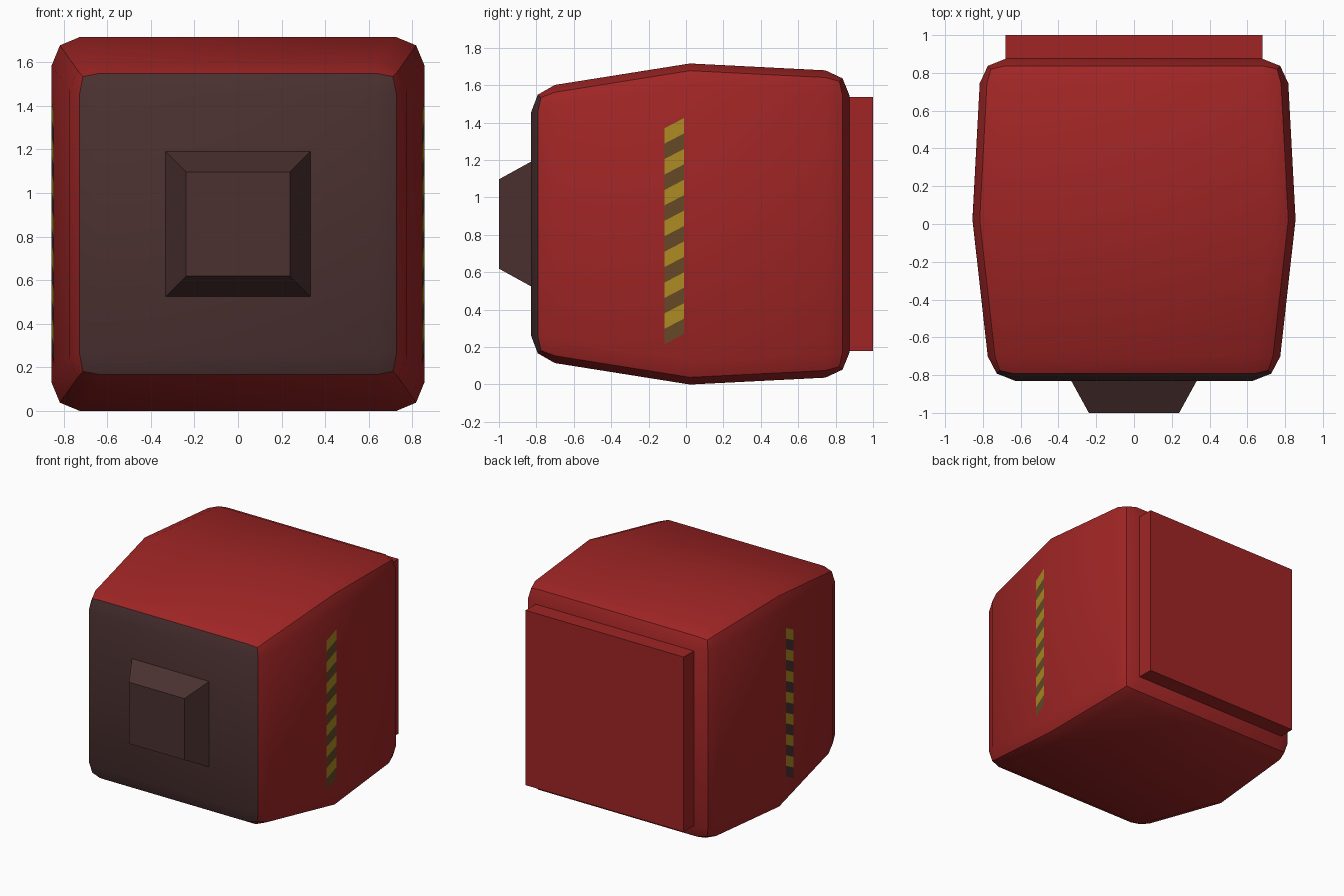
import bpy, bmesh, math

if "Cube" in bpy.data.objects:
    bpy.data.objects.remove(bpy.data.objects["Cube"])

CZ = 0.858  # height of the body's middle


def material(name, rgb):
    m = bpy.data.materials.new(name)
    m.diffuse_color = (*rgb, 1)
    m.use_nodes = True
    m.node_tree.nodes["Principled BSDF"].inputs["Base Color"].default_value = m.diffuse_color
    return m


red = material("red", (0.352, 0.0185, 0.0185))
dark = material("dark brown", (0.070, 0.030, 0.030))
yellow = material("yellow", (0.413, 0.250, 0.016))
olive = material("olive brown", (0.130, 0.065, 0.020))


def finish(bm, name, mats):
    mesh = bpy.data.meshes.new(name)
    bm.to_mesh(mesh)
    bm.free()
    for m in mats:
        mesh.materials.append(m)
    obj = bpy.data.objects.new(name, mesh)
    bpy.context.collection.objects.link(obj)
    return obj


def loft(sections):
    """Rectangular sections (y, half width, half height) joined front to back."""
    bm = bmesh.new()
    rings = [[bm.verts.new((sx * w, y, CZ + sz * h))
              for sx, sz in ((-1, -1), (1, -1), (1, 1), (-1, 1))]
             for y, w, h in sections]
    for a, b in zip(rings, rings[1:]):
        for i in range(4):
            j = (i + 1) % 4
            bm.faces.new((a[i], a[j], b[j], b[i]))
    bm.faces.new(rings[0])
    bm.faces.new(rings[-1])
    bmesh.ops.recalc_face_normals(bm, faces=bm.faces)
    return bm


# Body: bulging box with rounded edges; front face and its rim are dark
bm = loft([(-0.83, 0.76, 0.723), (0.02, 0.855, 0.858), (0.875, 0.81, 0.815)])
sharp = [e for e in bm.edges if e.calc_face_angle() > math.radians(40)]
bmesh.ops.bevel(bm, geom=sharp, offset=0.13, offset_type='OFFSET',
                segments=2, profile=0.5, affect='EDGES')
for f in bm.faces:
    f.material_index = 1 if f.calc_center_median().y < -0.78 else 0
body = finish(bm, "body", [red, dark])
bpy.context.view_layer.objects.active = body
body.select_set(True)
bpy.ops.object.shade_smooth_by_angle(angle=math.radians(30))

# Front block: tapered; back panel: plain slab
finish(loft([(-0.82, 0.338, 0.338), (-1.0, 0.239, 0.239)]), "front_block", [dark])
finish(loft([(0.86, 0.68, 0.68), (1.0, 0.68, 0.68)]), "back_panel", [red])

# Hazard strips: slanted bands lying just above each side
Y0, Y1, TOP, STEP, RISE = -0.115, -0.01, 1.37, 0.165, 0.055
for side, name, base in ((1, "right_strip", olive), (-1, "left_strip", dark)):
    bm = bmesh.new()
    for i in range(14):
        z1 = TOP - i * STEP / 2
        z0 = z1 - STEP / 2
        quad = [(Y0, z0), (Y1, z0 + RISE), (Y1, z1 + RISE), (Y0, z1)]
        vs = [bm.verts.new((side * (0.859 - 0.112 * (0.02 - y)), y, z))
              for y, z in quad]
        f = bm.faces.new(vs if side > 0 else vs[::-1])
        f.material_index = i % 2
    finish(bm, name, [yellow, base])
